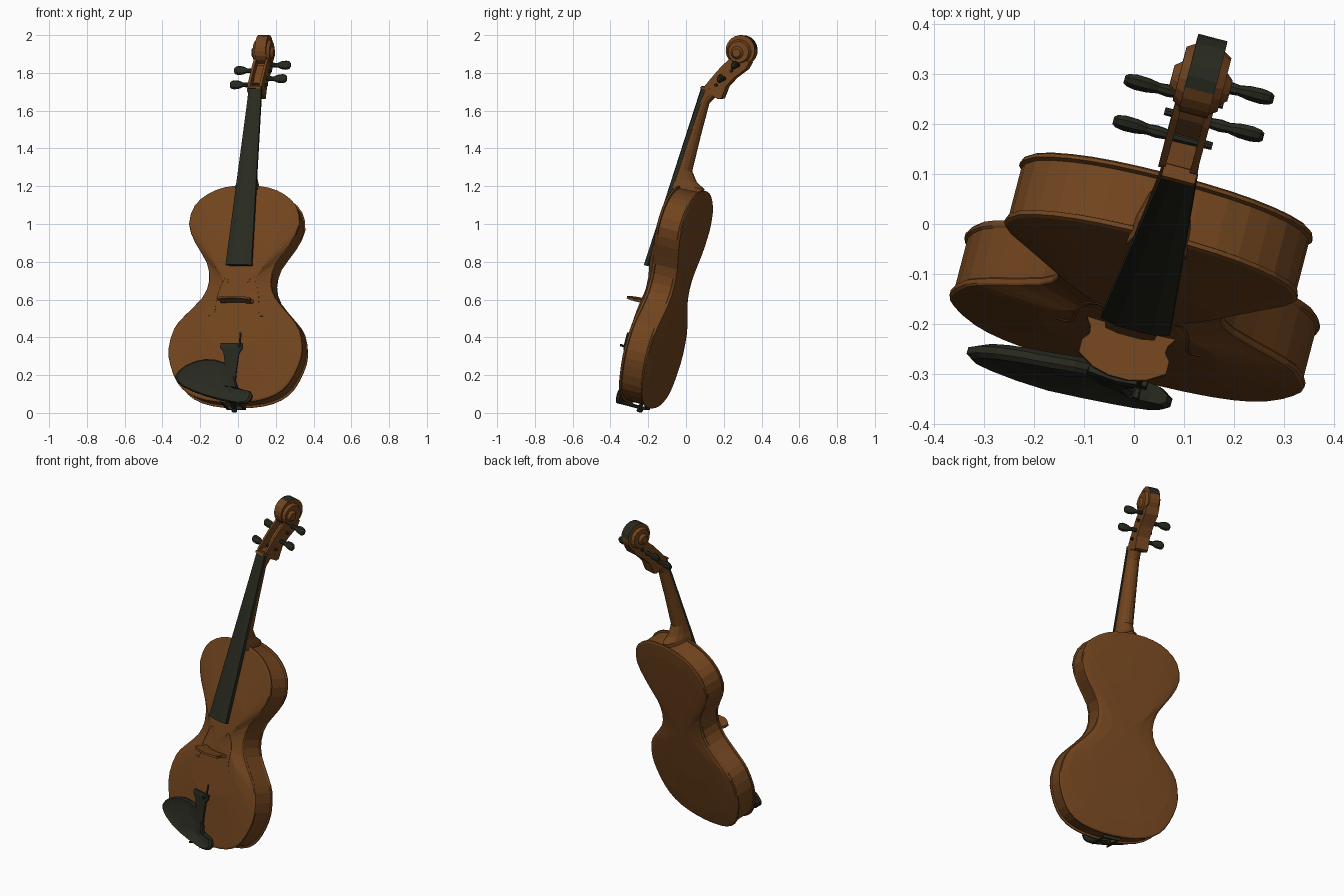
import bpy, bmesh, math
from mathutils import Vector, Matrix
from mathutils.bvhtree import BVHTree

# Local frame: u = across, s = along the instrument, w = out of the front face
YAW, LEAN, ROLL = math.radians(14.6), math.radians(14), 0.008
U = Vector((math.cos(YAW), -math.sin(YAW), 0))
S = Vector((math.sin(LEAN) * math.sin(YAW), math.sin(LEAN) * math.cos(YAW), math.cos(LEAN)))
W = U.cross(S)
U, S = U * math.cos(ROLL) - S * math.sin(ROLL), S * math.cos(ROLL) + U * math.sin(ROLL)
M = Matrix((U, S, W)).transposed().to_4x4()
M.translation = (-0.017, -0.236, 0.05)


def material(name, col):
    m = bpy.data.materials.new(name)
    m.diffuse_color = (*col, 1)
    return m


WOOD = material("brown_wood", (0.165, 0.058, 0.013))
DARK = material("dark_ebony", (0.021, 0.023, 0.014))


def loft(name, rings, mat, rule=None):
    """Skin a list of equal rings of (u, s, w) points, cap both ends."""
    bm = bmesh.new()
    vs = [[bm.verts.new(p) for p in r] for r in rings]
    n = len(rings[0])
    for a, b in zip(vs, vs[1:]):
        for i in range(n):
            j = (i + 1) % n
            bm.faces.new((a[i], a[j], b[j], b[i]))
    bm.faces.new(vs[0][::-1])
    bm.faces.new(vs[-1])
    bmesh.ops.recalc_face_normals(bm, faces=bm.faces)
    tree = BVHTree.FromBMesh(bm)
    bm.transform(M)
    bm.normal_update()
    if rule:
        for f in bm.faces:
            f.material_index = 1 if rule(f) else 0
    me = bpy.data.meshes.new(name)
    bm.to_mesh(me)
    bm.free()
    me.materials.append(mat)
    if rule:
        me.materials.append(DARK)
    bpy.context.collection.objects.link(bpy.data.objects.new(name, me))
    return tree


def slab(name, pts, u0, u1, mat):
    """Side profile of (s, w) points extruded across u."""
    loft(name, [[(u, s, w) for s, w in pts] for u in (u0, u1)], mat)


def spindle(name, axis, centre, secs, mat, n=10, rule=None):
    """Elliptical sections (t, ra, rb) along axis 0=u, 1=s, 2=w."""
    rings = []
    a, b = [i for i in range(3) if i != axis]
    for t, ra, rb in secs:
        ring = []
        for k in range(n):
            p = list(centre)
            p[axis] += t
            p[a] += ra * math.cos(math.tau * k / n)
            p[b] += rb * math.sin(math.tau * k / n)
            ring.append(p)
        rings.append(ring)
    loft(name, rings, mat, rule)


def smooth(pts, sub, closed=False):
    """Catmull-Rom through 2D points."""
    P = [Vector(p) for p in pts]
    n = len(P)
    get = (lambda i: P[i % n]) if closed else (lambda i: P[max(0, min(n - 1, i))])
    out = []
    for i in range(n if closed else n - 1):
        a, b, c, d = (get(i + k) for k in (-1, 0, 1, 2))
        for q in range(sub):
            t = q / sub
            out.append(0.5 * (2 * b + (c - a) * t + (2 * a - 5 * b + 4 * c - d) * t * t
                              + (3 * b - a - 3 * c + d) * t ** 3))
    return out if closed else out + [P[-1]]


# Body: half outline (half width, s), mirrored, stacked in scaled rings
half = [(0.14, 0.0), (0.24, 0.035), (0.305, 0.095), (0.35, 0.19), (0.366, 0.28),
        (0.342, 0.39), (0.29, 0.46), (0.2, 0.56), (0.17, 0.65), (0.19, 0.75),
        (0.262, 0.86), (0.302, 0.96), (0.278, 1.06), (0.21, 1.125), (0.12, 1.162)]
outline = smooth([(0, -0.012)] + half + [(0, 1.175)] + [(-u, s) for u, s in half[::-1]], 2, True)
layers = [(0.02, -0.086), (0.5, -0.083), (0.85, -0.075), (0.985, -0.068), (1, -0.063), (1, -0.056),
          (0.982, -0.052), (0.982, 0.054), (1, 0.057), (1, 0.066), (0.985, 0.07), (0.85, 0.078),
          (0.5, 0.1), (0.02, 0.106)]
belly = loft("body", [[(u * k, 0.585 + (s - 0.585) * k, w) for u, s in outline]
                      for k, w in layers], WOOD)

# Sound holes: fine outlines laid on the belly
f_path = smooth([(0.15, 0.455), (0.125, 0.458), (0.117, 0.5), (0.115, 0.55), (0.1, 0.61),
                 (0.08, 0.655), (0.062, 0.655), (0.055, 0.635)], 3)
for side, nm in ((-1, "left"), (1, "right")):
    rings = []
    for i, p in enumerate(f_path):
        d = (f_path[min(i + 1, len(f_path) - 1)] - f_path[max(i - 1, 0)]).normalized()
        nrm = Vector((-d.y, d.x)) * 0.003
        ring = []
        for q, h in ((p - nrm, 0.002), (p + nrm, 0.002), (p + nrm, -0.003), (p - nrm, -0.003)):
            z = belly.ray_cast(Vector((q.x * side, q.y, 1)), Vector((0, 0, -1)))[0].z
            ring.append((q.x * side, q.y, z + h))
        rings.append(ring)
    loft("sound_hole_" + nm, rings, WOOD)

# Neck with heel: D-shaped sections (s, front w, back w, half width)
neck = [(1.15, 0.092, -0.066, 0.062), (1.185, 0.09, -0.064, 0.056), (1.21, 0.09, -0.015, 0.052),
        (1.26, 0.087, 0.024, 0.05), (1.45, 0.072, 0.024, 0.044), (1.63, 0.057, 0.02, 0.038),
        (1.67, 0.055, -0.005, 0.037), (1.71, 0.055, -0.04, 0.037)]
loft("neck", [[(0.004 + h * math.cos(math.pi * k / 8), s, wf - (wf - wb) * math.sin(math.pi * k / 8))
               for k in range(9)] for s, wf, wb, h in neck], WOOD)

# Fingerboard: cambered trapezoid
loft("fingerboard", [[(c - h, s, w - 0.03), (c - h, s, w - 0.01), (c - h * 0.5, s, w - 0.002),
                      (c + h * 0.5, s, w - 0.002), (c + h, s, w - 0.01), (c + h, s, w - 0.03)]
                     for s, w, h, c in ((0.72, 0.154, 0.071, 0.005), (1.7, 0.08, 0.034, 0.008))], DARK)
slab("nut", [(1.7, 0.05), (1.7, 0.08), (1.712, 0.076), (1.712, 0.05)], -0.028, 0.04, WOOD)

# Pegbox: solid floor and two cheeks
back = [(1.9, -0.15), (1.859, -0.138), (1.8, -0.088), (1.745, -0.056), (1.7, -0.05),
        (1.676, -0.046), (1.668, -0.03)]
slab("pegbox_floor", back + [(1.69, 0.05), (1.715, 0.05), (1.73, 0.0), (1.8, -0.025),
                             (1.86, -0.065), (1.9, -0.06)], -0.03, 0.03, WOOD)
for side, nm in ((-1, "left"), (1, "right")):
    slab("pegbox_cheek_" + nm, back + [(1.69, 0.055), (1.72, 0.057), (1.77, 0.032), (1.847, -0.009),
                                       (1.875, -0.03), (1.91, -0.05)],
         side * 0.025, side * 0.039, WOOD)

# Scroll: stepped drum with a dark crown
C = (0, 1.948, -0.084)
crown = Vector((0, 0.5, 0.87))
spindle("scroll", 0, C, [(-0.03, 0.08, 0.08), (0.03, 0.08, 0.08)], WOOD, 20,
        lambda f: f.normal.dot(crown) > 0.6)
spindle("scroll_turn", 0, (0, 1.938, -0.08), [(-0.046, 0.056, 0.056), (-0.03, 0.066, 0.066),
                                              (0.03, 0.066, 0.066), (0.046, 0.056, 0.056)], WOOD, 16)
spindle("scroll_eye", 0, (0, 1.932, -0.073), [(-0.06, 0.022, 0.022), (-0.044, 0.036, 0.036),
                                              (0.044, 0.036, 0.036), (0.06, 0.022, 0.022)], WOOD, 12)

# Tuning pegs: shaft through the box, flattened head outside
for i, (side, s, w) in enumerate([(-1, 1.832, -0.066), (-1, 1.738, -0.002),
                                  (1, 1.87, -0.094), (1, 1.782, -0.036)]):
    secs = [(-0.055, 0.008, 0.008), (0.04, 0.011, 0.011), (0.06, 0.013, 0.013), (0.078, 0.012, 0.011),
            (0.1, 0.022, 0.015), (0.125, 0.025, 0.016), (0.142, 0.021, 0.013), (0.149, 0.012, 0.008)]
    spindle("tuning_peg_%d" % (i + 1), 0, (0, s, w), [(side * t, a, b) for t, a, b in secs], DARK, 8)

# Bridge: profile in u/w with feet, waist and arched top
hb = [(0.025, 0.12), (0.05, 0.115), (0.055, 0.095), (0.09, 0.085), (0.09, 0.105), (0.08, 0.12),
      (0.078, 0.135), (0.09, 0.15), (0.09, 0.176), (0.055, 0.198), (0.02, 0.207)]
bridge = hb + [(-u, w) for u, w in hb[::-1]]
loft("bridge", [[(u, 0.53 + d * (1.0 - (w - 0.085) * 4), w) for u, w in bridge]
                for d in (-0.01, 0.01)], WOOD)

# Tailpiece with a fine tuner and end button
loft("tailpiece", [[(-h, s, w - 0.018), (-h, s, w - 0.005), (0, s, w), (h, s, w - 0.005), (h, s, w - 0.018)]
                   for s, w, h in ((-0.005, 0.1, 0.018), (0.05, 0.112, 0.022), (0.15, 0.132, 0.03),
                                   (0.24, 0.15, 0.042), (0.268, 0.156, 0.062), (0.292, 0.155, 0.06))], DARK)
spindle("fine_tuner", 1, (0.045, 0, 0.15), [(0.28, 0.006, 0.006), (0.35, 0.005, 0.005)], DARK, 6)
spindle("tuner_screw", 2, (0.045, 0.275, 0), [(0.14, 0.005, 0.005), (0.175, 0.008, 0.008)], DARK, 6)
spindle("end_button", 1, (0, 0, 0), [(0.01, 0.01, 0.01), (-0.03, 0.01, 0.01), (-0.033, 0.016, 0.016),
                                     (-0.043, 0.016, 0.016), (-0.048, 0.01, 0.01)], DARK, 10)
slab("tail_loop", [(-0.005, 0.09), (0.01, 0.1), (-0.03, 0.0), (-0.036, 0.0)], -0.01, 0.01, DARK)

# Chin rest: dished plate over the lower left edge
rest = smooth([(-0.302, 0.112), (-0.245, 0.174), (-0.143, 0.208), (-0.04, 0.193), (0.015, 0.138),
               (0.04, 0.058), (0.108, 0.04), (0.118, 0.003), (0.088, -0.025), (0.009, -0.022),
               (-0.129, 0.008), (-0.257, 0.058)], 2, True)
loft("chin_rest", [[(-0.08 + (u + 0.08) * k, 0.075 + (s - 0.075) * k, w - 0.1 * max(0, u + 0.15))
                    for u, s in rest]
                   for k, w in ((0.5, 0.103), (0.88, 0.107), (1, 0.12), (1, 0.134), (0.94, 0.142),
                                (0.75, 0.136), (0.35, 0.131))], DARK)

# Chin rest clamp: two posts over the lower rib, joined by a bar
for u, nm in ((-0.045, "left"), (0.045, "right")):
    spindle("clamp_post_" + nm, 2, (u, -0.022, 0), [(-0.03, 0.006, 0.006), (0.12, 0.006, 0.006)], DARK, 8)
slab("clamp_bar", [(-0.026, -0.04), (-0.008, -0.04), (-0.008, -0.03), (-0.026, -0.03)], -0.052, 0.052, DARK)
